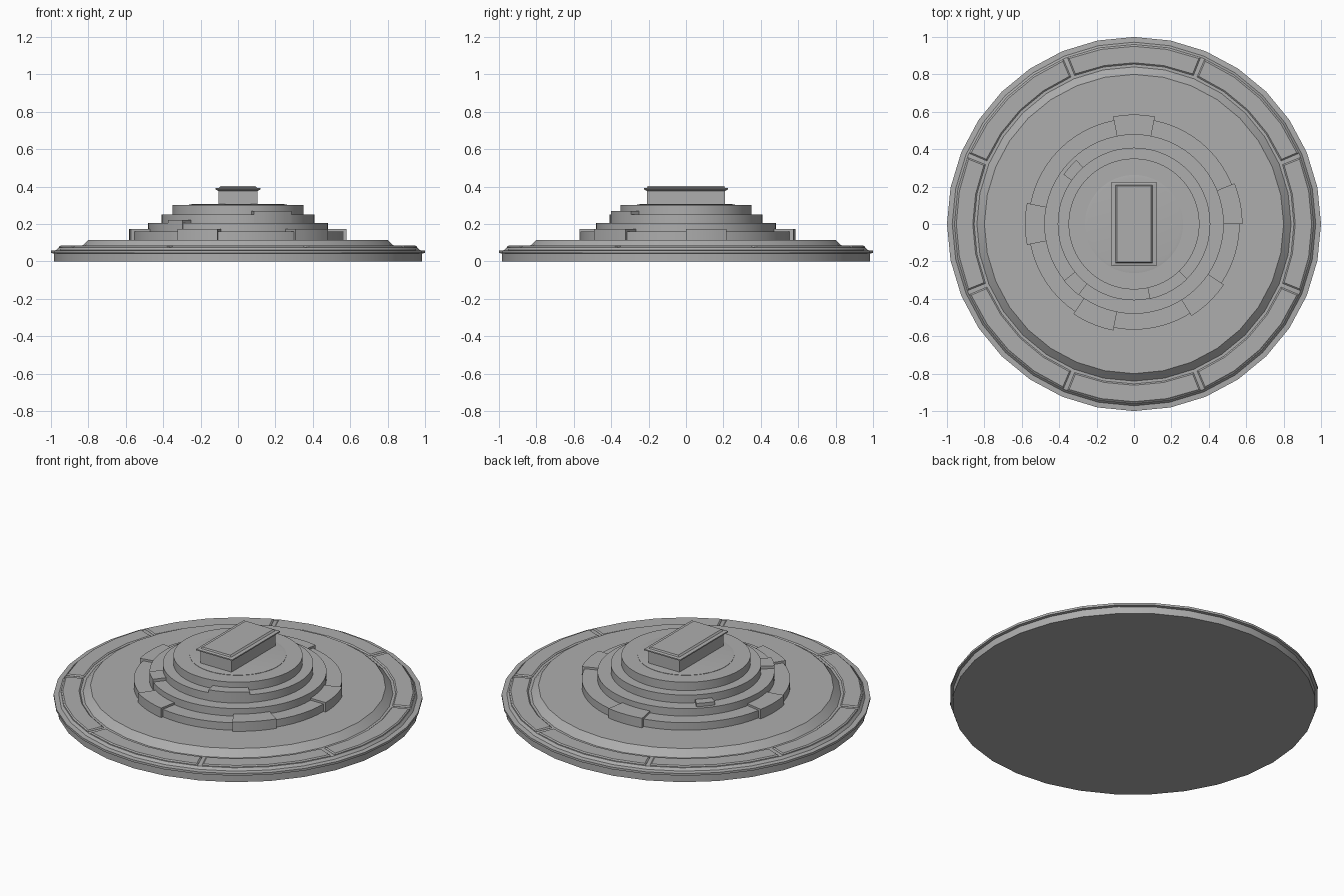
import bpy, bmesh, math

if "Cube" in bpy.data.objects:
    bpy.data.objects.remove(bpy.data.objects["Cube"])

stone = bpy.data.materials.new("grey_stone")
stone.diffuse_color = (0.42, 0.42, 0.42, 1)
stone.use_nodes = True
stone.node_tree.nodes["Principled BSDF"].inputs["Base Color"].default_value = stone.diffuse_color


def finish(name, bm, smooth=True):
    bmesh.ops.remove_doubles(bm, verts=bm.verts, dist=1e-6)
    bmesh.ops.recalc_face_normals(bm, faces=bm.faces)
    me = bpy.data.meshes.new(name)
    bm.to_mesh(me)
    bm.free()
    ob = bpy.data.objects.new(name, me)
    bpy.context.collection.objects.link(ob)
    me.materials.append(stone)
    if smooth:
        bpy.ops.object.select_all(action='DESELECT')
        bpy.context.view_layer.objects.active = ob
        ob.select_set(True)
        bpy.ops.object.shade_smooth_by_angle(angle=math.radians(25))
    return ob


def skin(bm, loops):
    """Join equal-length closed rings of points and cap both ends."""
    rings = [[bm.verts.new(p) for p in l] for l in loops]
    n = len(rings[0])
    for a, b in zip(rings, rings[1:]):
        for i in range(n):
            j = (i + 1) % n
            bm.faces.new((a[i], a[j], b[j], b[i]))
    bm.faces.new(rings[0])
    bm.faces.new(rings[-1])


def circle(r, z, n):
    return [(r * math.cos(math.tau * i / n), r * math.sin(math.tau * i / n), z) for i in range(n)]


def turned(name, profile, n):
    bm = bmesh.new()
    skin(bm, [circle(r, z, n) for r, z in profile])
    return finish(name, bm)


def sector(a0, a1, r0, r1, z, steps, pad=0.0):
    """Outline of a ring segment; pad shrinks it by an even distance."""
    def arc(r):
        d = pad / r
        s, e = math.radians(a0) + d, math.radians(a1) - d
        return [(r * math.cos(s + (e - s) * i / steps), r * math.sin(s + (e - s) * i / steps), z)
                for i in range(steps + 1)]
    return arc(r1 - pad) + arc(r0 + pad)[::-1]


def strip_block(name, a0, a1, levels, steps):
    """Ring segment built as quads, levels = (r0, r1, z, pad)."""
    bm = bmesh.new()
    loops = [sector(a0, a1, r0, r1, z, steps, p) for r0, r1, z, p in levels]
    rings = [[bm.verts.new(p) for p in l] for l in loops]
    n = len(rings[0])
    for a, b in zip(rings, rings[1:]):
        for i in range(n):
            j = (i + 1) % n
            bm.faces.new((a[i], a[j], b[j], b[i]))
    for ring in (rings[0], rings[-1]):
        for i in range(steps):
            bm.faces.new((ring[i], ring[i + 1], ring[n - 2 - i], ring[n - 1 - i]))
    return finish(name, bm)


# round base with lip and sloped inner platform
turned("base", [(0.985, 0), (0.985, 0.042), (1.0, 0.045), (1.0, 0.058), (0.972, 0.06),
                (0.96, 0.074), (0.945, 0.077), (0.84, 0.077), (0.80, 0.115)], 32)

# eight bevelled rim panels
for k in range(8):
    c = 45 * k
    strip_block(f"rim_panel_{k + 1}", c - 21.8, c + 21.8,
                [(0.855, 0.957, 0.07, 0), (0.855, 0.957, 0.078, 0), (0.855, 0.957, 0.084, 0.007)], 4)

# stepped round tiers
for k, (r, z0, z1) in enumerate([(0.565, 0.11, 0.16), (0.48, 0.155, 0.205),
                                 (0.408, 0.20, 0.252), (0.35, 0.25, 0.302)]):
    turned(f"tier_{k + 1}", [(r, z0), (r, z1)], 64)

# raised stones set into the tiers
stones = [(79, 101, 0.45, 0.585, 0.11, 0.172), (0, 22, 0.45, 0.58, 0.11, 0.172),
          (169, 191, 0.45, 0.583, 0.11, 0.172), (236, 259, 0.45, 0.58, 0.11, 0.172),
          (302, 326, 0.45, 0.58, 0.11, 0.172), (219, 232, 0.38, 0.482, 0.16, 0.222),
          (132, 145, 0.33, 0.46, 0.20, 0.225), (282, 314, 0.33, 0.41, 0.205, 0.27)]
for k, (a0, a1, r0, r1, z0, z1) in enumerate(stones):
    strip_block(f"step_stone_{k + 1}", a0, a1, [(r0, r1, z0, 0), (r0, r1, z1, 0)], 5)

# thin raised disc under the pedestal
turned("top_disc", [(0.262, 0.30), (0.262, 0.304), (0.246, 0.306)], 64)


# pedestal with overhanging, recessed cap
def rect(x, y, z):
    return [(x, y, z), (-x, y, z), (-x, -y, z), (x, -y, z)]


bm = bmesh.new()
skin(bm, [rect(0.103, 0.208, 0.30), rect(0.103, 0.208, 0.382)])
finish("pedestal", bm, False)
bm = bmesh.new()
skin(bm, [rect(0.103, 0.208, 0.376), rect(0.12, 0.225, 0.384), rect(0.12, 0.225, 0.391),
          rect(0.10, 0.208, 0.394), rect(0.092, 0.204, 0.403), rect(0.085, 0.198, 0.403)])
finish("pedestal_cap", bm, False)
